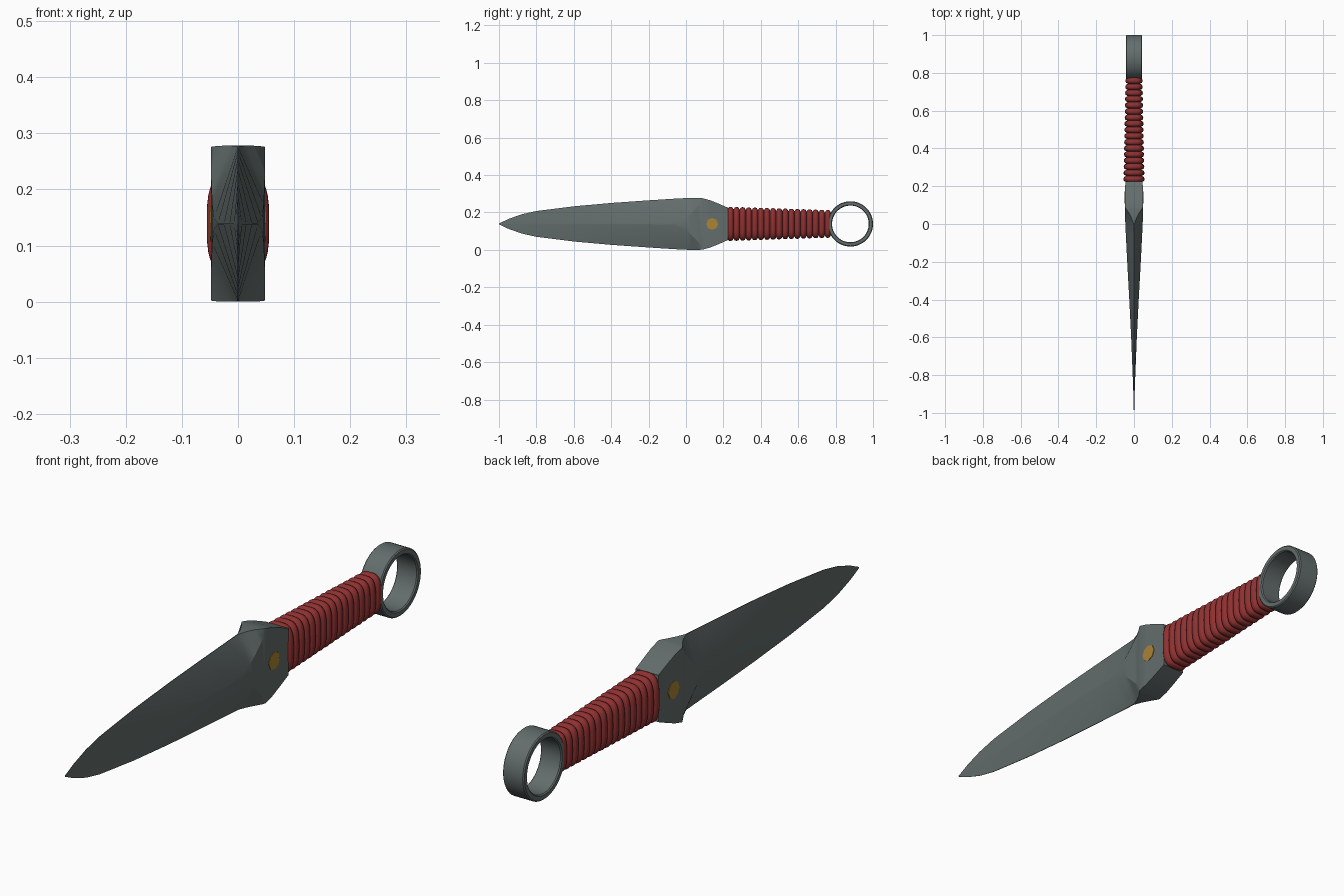
import bpy, bmesh, math
from mathutils import Matrix

if "Cube" in bpy.data.objects:
    bpy.data.objects.remove(bpy.data.objects["Cube"])

ZC = 0.139  # height of the long axis


def material(name, rgb):
    m = bpy.data.materials.new(name)
    m.use_nodes = True
    m.diffuse_color = (*rgb, 1)
    m.node_tree.nodes["Principled BSDF"].inputs["Base Color"].default_value = (*rgb, 1)
    return m


steel = material("dark steel", (0.125, 0.155, 0.15))
red = material("red cord", (0.27, 0.03, 0.03))
gold = material("gold", (0.40, 0.23, 0.035))


def finish(bm, name, mat, angle):
    bmesh.ops.recalc_face_normals(bm, faces=bm.faces)
    me = bpy.data.meshes.new(name)
    bm.to_mesh(me)
    bm.free()
    ob = bpy.data.objects.new(name, me)
    bpy.context.collection.objects.link(ob)
    me.materials.append(mat)
    bpy.ops.object.select_all(action='DESELECT')
    ob.select_set(True)
    bpy.context.view_layer.objects.active = ob
    bpy.ops.object.shade_smooth_by_angle(angle=math.radians(angle))
    return ob


def loft(name, sections, mat, angle, closed=False):
    """Skin a row of equal-length point loops."""
    bm = bmesh.new()
    loops = [[bm.verts.new(p) for p in s] for s in sections]
    pairs = list(zip(loops, loops[1:]))
    if closed:
        pairs.append((loops[-1], loops[0]))
    else:
        bm.faces.new(loops[0])
        bm.faces.new(loops[-1])
    for a, b in pairs:
        for i in range(len(a)):
            j = (i + 1) % len(a)
            bm.faces.new((a[i], a[j], b[j], b[i]))
    return finish(bm, name, mat, angle)


# Blade and shoulder: y, half height, edge half width, spine half width, flat half height
stations = [
    (-1.0, 0.002, 0.0005, 0.001, 0.001),
    (-0.95, 0.026, 0.0005, 0.002, 0.001),
    (-0.88, 0.051, 0.0005, 0.004, 0.001),
    (-0.8, 0.069, 0.001, 0.007, 0.001),
    (-0.6, 0.094, 0.001, 0.015, 0.001),
    (-0.4, 0.112, 0.001, 0.025, 0.001),
    (-0.2, 0.126, 0.001, 0.036, 0.001),
    (-0.06, 0.135, 0.001, 0.043, 0.01),
    (0.0, 0.138, 0.002, 0.046, 0.035),
    (0.03, 0.139, 0.012, 0.047, 0.06),
    (0.06, 0.139, 0.028, 0.048, 0.09),
    (0.08, 0.138, 0.042, 0.048, 0.11),
    (0.09, 0.137, 0.048, 0.048, 0.125),
    (0.13, 0.126, 0.048, 0.048, 0.115),
    (0.17, 0.110, 0.047, 0.047, 0.095),
    (0.225, 0.086, 0.046, 0.046, 0.07),
]


def blade_section(y, h, e, t, p):
    quarter = [(e, h), (t, p)]
    right = quarter + [(x, -z) for x, z in reversed(quarter)]
    loop = right + [(-x, z) for x, z in reversed(right)]
    return [(x, y, ZC + z) for x, z in loop]


loft("blade", [blade_section(*s) for s in stations], steel, 25)

# Cord-wrapped grip: a tapering rounded section with one bulge per turn of cord
TURNS, STEPS, SEGS = 17, 6, 32
Y0, Y1 = 0.222, 0.775


def grip_section(y, a, b):
    pts = []
    for i in range(SEGS):
        u = math.tau * i / SEGS
        c, s = math.cos(u), math.sin(u)
        pts.append((a * math.copysign(abs(c) ** 0.62, c), y,
                    ZC + b * math.copysign(abs(s) ** 0.62, s)))
    return pts


grip = []
for k in range(TURNS * STEPS + 1):
    f = k / (TURNS * STEPS)
    bulge = 0.014 * (math.sqrt(max(0, 1 - (2 * (k % STEPS) / STEPS - 1) ** 2)) - 1)
    grip.append(grip_section(Y0 + (Y1 - Y0) * f,
                             0.056 - 0.011 * f + bulge, 0.092 - 0.018 * f + bulge))
loft("grip_wrap", grip, red, 50)

# Pommel ring: band with small chamfers, swept around the x axis
W, R_OUT, R_IN, C = 0.043, 0.121, 0.098, 0.004
band = [(-W, R_OUT - C), (-W + C, R_OUT), (W - C, R_OUT), (W, R_OUT - C),
        (W, R_IN + C), (W - C, R_IN), (-W + C, R_IN), (-W, R_IN + C)]
ring = []
for i in range(48):
    u = math.tau * i / 48
    ring.append([(x, 0.879 + r * math.cos(u), ZC + r * math.sin(u)) for x, r in band])
loft("pommel_ring", ring, steel, 30, closed=True)

# Gold studs on both faces of the shoulder
for side, label in ((1, "left"), (-1, "right")):
    bm = bmesh.new()
    bmesh.ops.create_cone(
        bm, cap_ends=True, segments=8, radius1=0.032, radius2=0.032, depth=0.006,
        matrix=Matrix.Translation((side * 0.0465, 0.14, ZC))
        @ Matrix.Rotation(math.pi / 2, 4, 'Y'))
    finish(bm, label + "_stud", gold, 30)
